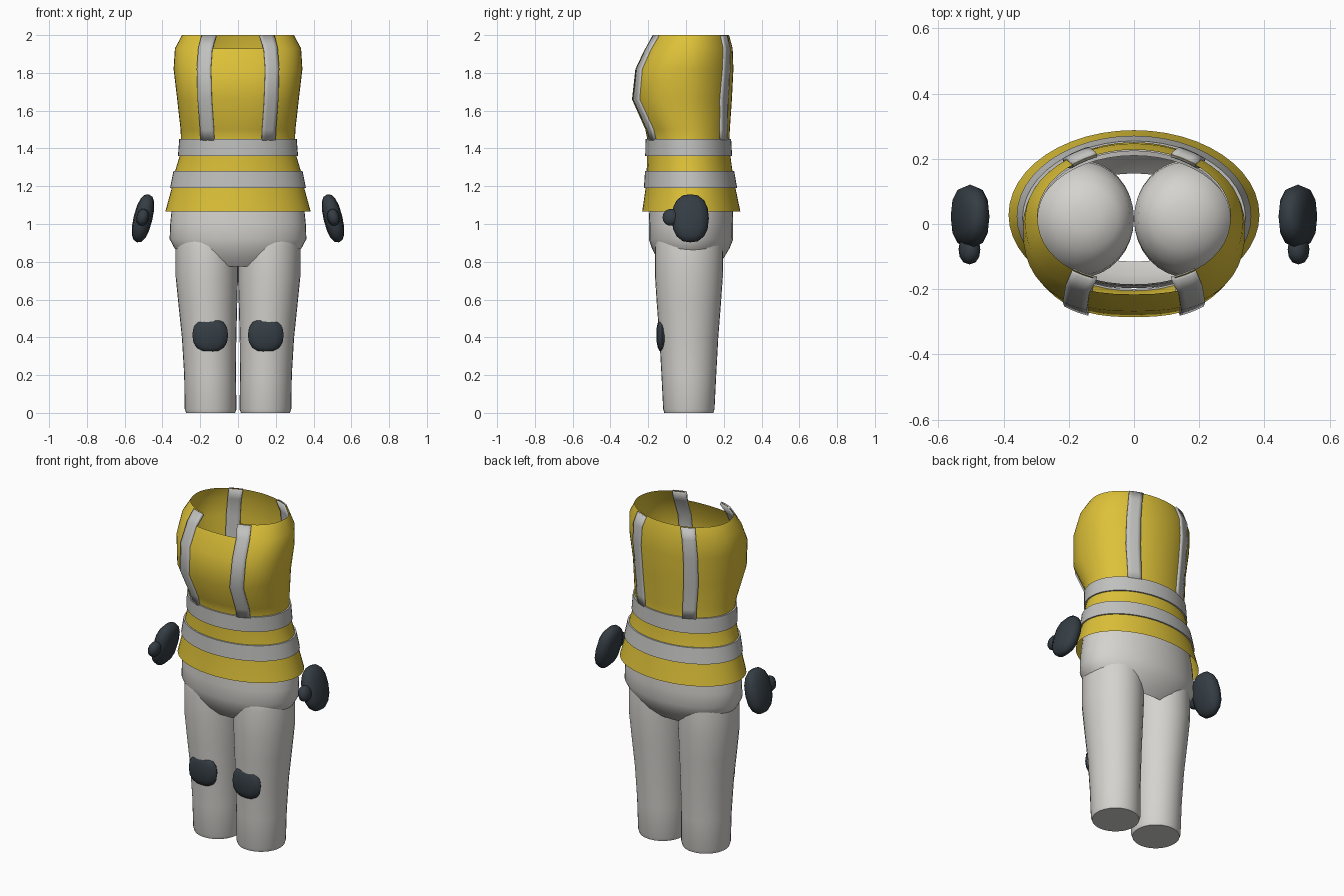
import bpy, bmesh, math
from mathutils import Matrix, Vector

if "Cube" in bpy.data.objects:
    bpy.data.objects.remove(bpy.data.objects["Cube"])

def material(name, rgb):
    m = bpy.data.materials.new(name)
    m.diffuse_color = (*rgb, 1)
    m.use_nodes = True
    m.node_tree.nodes["Principled BSDF"].inputs["Base Color"].default_value = m.diffuse_color
    return m

YELLOW = material("safety yellow", (0.72, 0.53, 0.04))
SILVER = material("reflective silver", (0.53, 0.53, 0.52))
WHITE = material("trouser white", (0.66, 0.65, 0.62))
DARK = material("dark slate", (0.035, 0.047, 0.058))

def finish(name, bm, mat, angle=40):
    me = bpy.data.meshes.new(name)
    bm.to_mesh(me)
    bm.free()
    ob = bpy.data.objects.new(name, me)
    bpy.context.collection.objects.link(ob)
    me.materials.append(mat)
    bpy.ops.object.select_all(action='DESELECT')
    ob.select_set(True)
    bpy.context.view_layer.objects.active = ob
    bpy.ops.object.shade_smooth_by_angle(angle=math.radians(angle))
    return ob

def ring(z, rx, yf, yb, n=2.0, cx=0.0, segs=48, grow=0.0):
    """Superelliptic section with separate front and back depth."""
    cy = (yf + yb) / 2
    pts = []
    for i in range(segs):
        a = 2 * math.pi * i / segs
        c, s = math.cos(a), math.sin(a)
        p = n if s < 0 else 2.0
        x = math.copysign(abs(c) ** (2 / p), c) * (rx + grow)
        y = math.copysign(abs(s) ** (2 / p), s) * ((yb - yf) / 2 + grow)
        pts.append((cx + x, cy + y, z))
    return pts

def loft(rings, close=False, cap_bottom=False, cap_top=False):
    bm = bmesh.new()
    vs = [[bm.verts.new(p) for p in r] for r in rings]
    n = len(vs[0])
    pairs = list(zip(vs, vs[1:])) + ([(vs[-1], vs[0])] if close else [])
    for a, b in pairs:
        for j in range(n):
            k = (j + 1) % n
            bm.faces.new((a[j], a[k], b[k], b[j]))
    if cap_bottom:
        bm.faces.new(vs[0][::-1])
    if cap_top:
        bm.faces.new(vs[-1])
    return bm

# Vest profile: height, half width, front y, back y, front squareness
VEST = [(1.065, .385, -.232, .288, 2), (1.19, .351, -.214, .262, 2),
        (1.28, .333, -.208, .246, 2), (1.36, .309, -.207, .235, 2),
        (1.45, .302, -.205, .230, 2.1), (1.50, .304, -.215, .232, 2.2),
        (1.66, .322, -.286, .243, 2.5), (1.82, .341, -.268, .251, 2.5),
        (1.93, .334, -.216, .247, 2.4), (2.0, .296, -.178, .228, 2.2)]

def vest_at(z):
    for a, b in zip(VEST, VEST[1:]):
        if z <= b[0]:
            t = (z - a[0]) / (b[0] - a[0])
            return tuple(u + (v - u) * t for u, v in zip(a, b))
    return VEST[-1]

# Vest shell with front neck opening
bm = loft([ring(*r) for r in VEST])
neck = [f for f in bm.faces if f.calc_center_median().z > 1.94
        and f.calc_center_median().y < 0 and abs(f.calc_center_median().x) < .13]
bmesh.ops.delete(bm, geom=neck, context='FACES')
finish("vest", bm, YELLOW)

# Horizontal reflective bands
for name, z0, z1 in (("lower_band", 1.19, 1.28), ("waist_band", 1.36, 1.45)):
    sections = [(z0, .009), (z1, .009), (z1, -.006), (z0, -.006)]
    finish(name, loft([ring(*vest_at(z), grow=g) for z, g in sections], close=True), SILVER)

# Vertical reflective straps that follow the vest surface
def strap(name, side, front):
    bm = bmesh.new()
    rows = []
    for z, xi, xo in ((1.445, .125, .195), (1.50, .127, .197), (1.66, .138, .210),
                      (1.82, .143, .215), (1.93, .135, .207), (1.995, .115, .190)):
        _, rx, yf, yb, n = vest_at(z)
        p, sgn = (n, -1) if front else (2.0, 1)
        row = []
        for i in range(5):
            x = xi + (xo - xi) * i / 4
            y = (yf + yb) / 2 + sgn * (yb - yf) / 2 * (1 - (x / rx) ** p) ** (1 / p)
            row.append(bm.verts.new((side * x, y, z)))
        rows.append(row)
    for a, b in zip(rows, rows[1:]):
        for i in range(4):
            bm.faces.new((a[i], a[i + 1], b[i + 1], b[i]))
    bmesh.ops.recalc_face_normals(bm, faces=bm.faces[:])
    ob = finish(name, bm, SILVER)
    mod = ob.modifiers.new("thickness", 'SOLIDIFY')
    mod.thickness, mod.offset = .018, 0

# Hip section, open at both ends
HIPS = [(.775, .25, -.115, .155), (.82, .295, -.155, .20), (.87, .335, -.18, .23),
        (.92, .362, -.197, .25), (1.0, .359, -.197, .25), (1.07, .352, -.194, .248),
        (1.2, .328, -.19, .235), (1.3, .300, -.185, .21)]
finish("hips", loft([ring(*r, n=2.1) for r in HIPS]), WHITE, 60)

# Trouser leg: height, centre x, half width, front y, back y
LEG = [(.004, .145, .130, -.115, .145), (.02, .145, .137, -.121, .151),
       (.20, .148, .137, -.130, .160), (.40, .153, .144, -.141, .171),
       (.58, .160, .156, -.155, .185), (.72, .165, .165, -.164, .195),
       (.88, .165, .165, -.164, .197), (.95, .160, .160, -.155, .190),
       (1.01, .153, .140, -.125, .162), (1.05, .150, .100, -.080, .118),
       (1.07, .150, .045, -.025, .064)]

def blob(name, centre, radii, power, tilt=0.0):
    """Rounded, slightly boxy low-poly pad."""
    bm = bmesh.new()
    bmesh.ops.create_uvsphere(bm, u_segments=12, v_segments=8, radius=1)
    rot = Matrix.Rotation(tilt, 3, 'Y')
    for v in bm.verts:
        q = Vector([math.copysign(abs(c) ** power, c) * r if abs(c) > 1e-6 else 0
                    for c, r in zip(v.co, radii)])
        v.co = rot @ q + Vector(centre)
    finish(name, bm, DARK, 50)

for side, tag in ((1, "left"), (-1, "right")):
    strap("front_strap_" + tag, side, True)
    strap("back_strap_" + tag, side, False)
    leg = [ring(z, rx, yf, yb, cx=side * cx, segs=32) for z, cx, rx, yf, yb in LEG]
    leg[0] = [(x, y, 0) for x, y, z in leg[0]]
    finish("leg_" + tag, loft(leg, cap_bottom=True, cap_top=True), WHITE, 50)
    blob("knee_pad_" + tag, (side * .147, -.126, .412), (.095, .031, .09), .85)
    # Mitten hand, leaning outward at the bottom, with thumb
    blob("hand_" + tag, (side * .503, .023, 1.03), (.050, .098, .131), .85, -side * .24)
    blob("thumb_" + tag, (side * .505, -.078, 1.035), (.032, .046, .045), .9, -side * .24)
